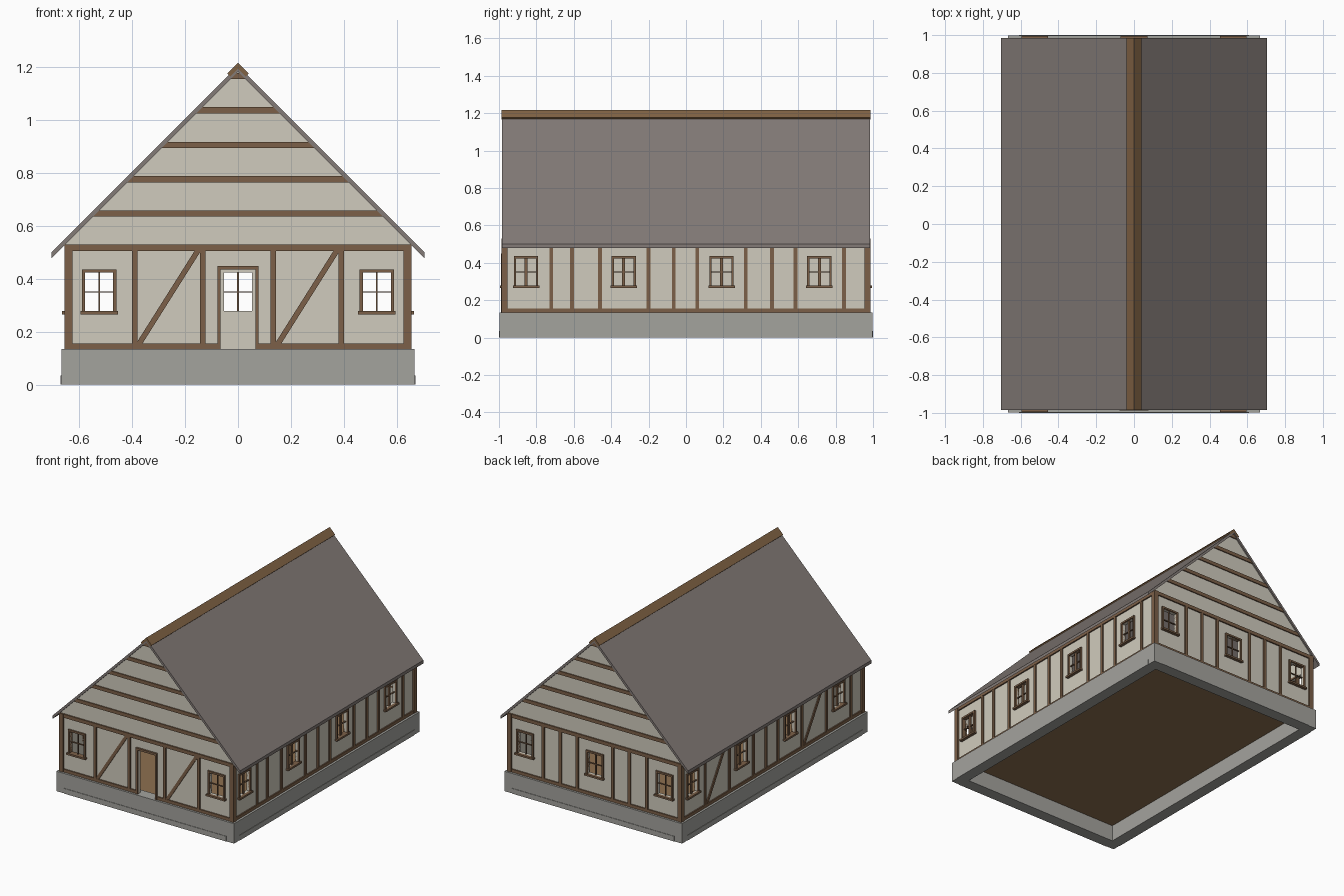
import bpy, bmesh
from math import radians
from mathutils import Matrix, Vector

if "Cube" in bpy.data.objects:
    bpy.data.objects.remove(bpy.data.objects["Cube"], do_unlink=True)


def material(name, *srgb):
    col = [((c / 255 + 0.055) / 1.055) ** 2.4 for c in srgb] + [1.0]
    m = bpy.data.materials.new(name)
    m.use_nodes = True
    m.diffuse_color = col
    bsdf = m.node_tree.nodes["Principled BSDF"]
    bsdf.inputs["Base Color"].default_value = col
    bsdf.inputs["Roughness"].default_value = 0.9
    return m


PLASTER = material("plaster", 208, 203, 189)
TIMBER = material("timber", 124, 96, 72)
STONE = material("plinth stone", 164, 163, 158)
ROOFING = material("grey roofing", 131, 123, 119)
RIDGE = material("ridge wood", 128, 98, 68)
BOARDS = material("floor boards", 142, 112, 80)


class Part:
    """Collects prisms drawn as (u, z) outlines, u along the wall, d outward."""

    def __init__(self, name, mat, turn=0):
        self.name, self.mat, self.turn = name, mat, turn
        self.bm = bmesh.new()

    def prism(self, outline, d0, d1):
        near = [self.bm.verts.new((u, -d1, z)) for u, z in outline]
        far = [self.bm.verts.new((u, -d0, z)) for u, z in outline]
        self.bm.faces.new(near)
        self.bm.faces.new(far[::-1])
        for i in range(len(near)):
            j = (i + 1) % len(near)
            self.bm.faces.new((near[j], near[i], far[i], far[j]))

    def box(self, u0, u1, z0, z1, d0, d1):
        self.prism([(u0, z0), (u1, z0), (u1, z1), (u0, z1)], d0, d1)

    def build(self):
        bmesh.ops.recalc_face_normals(self.bm, faces=self.bm.faces)
        self.bm.transform(Matrix.Rotation(radians(self.turn), 4, "Z"))
        mesh = bpy.data.meshes.new(self.name)
        self.bm.to_mesh(mesh)
        self.bm.free()
        mesh.materials.append(self.mat)
        ob = bpy.data.objects.new(self.name, mesh)
        bpy.context.scene.collection.objects.link(ob)


BASE, TOP = 0.135, 0.53          # wall foot and head
PEAK = 1.185                     # underside of the roof at the ridge
WIN_W, WIN_Z0, WIN_Z1 = 0.053, 0.278, 0.424
DOOR_W, DOOR_Z = 0.066, 0.435


def wall(side, turn, half, d, windows, posts, braces=(), door=False, bar=0.003):
    # plaster shell with real openings
    shell = Part(side + "_wall", PLASTER, turn)
    holes = [(c, WIN_W, WIN_Z0, WIN_Z1) for c in windows]
    if door:
        holes.append((0, DOOR_W, BASE, DOOR_Z))
    edge = -half
    for c, w, z0, z1 in sorted(holes):
        shell.box(edge, c - w, BASE, TOP, d - 0.02, d)
        if z0 > BASE:
            shell.box(c - w, c + w, BASE, z0, d - 0.02, d)
        shell.box(c - w, c + w, z1, TOP, d - 0.02, d)
        edge = c + w
    shell.box(edge, half, BASE, TOP, d - 0.02, d)
    shell.build()

    # timber frame: sill beam, head beam, posts and braces
    frame = Part(side + "_timber_frame", TIMBER, turn)
    if door:
        frame.box(-half, -DOOR_W, BASE, 0.156, d, d + 0.008)
        frame.box(DOOR_W, half, BASE, 0.156, d, d + 0.008)
    else:
        frame.box(-half, half, BASE, 0.156, d, d + 0.008)
    frame.box(-half, half, 0.506, TOP, d, d + 0.009)
    for u in posts:
        frame.box(u - 0.01, u + 0.01, 0.156, 0.506, d, d + 0.008)
    for a, b in braces:
        frame.prism([(a, 0.156), (a + 0.024, 0.156), (b, 0.506), (b - 0.024, 0.506)],
                    d, d + 0.006)
    frame.build()

    # window casings, sills and glazing bars
    trim = Part(side + "_windows", TIMBER, turn)
    for c in windows:
        lo, hi = d - 0.02, d + 0.011
        for s in (-1, 1):
            u0, u1 = sorted((c + s * WIN_W, c + s * (WIN_W + 0.012)))
            trim.box(u0, u1, WIN_Z0, WIN_Z1, lo, hi)
        trim.box(c - WIN_W - 0.012, c + WIN_W + 0.012, WIN_Z1, WIN_Z1 + 0.012, lo, hi)
        trim.box(c - WIN_W - 0.018, c + WIN_W + 0.018, WIN_Z0 - 0.012, WIN_Z0, lo, d + 0.02)
        trim.box(c - bar, c + bar, WIN_Z0, WIN_Z1, d - 0.012, d - 0.002)
        trim.box(c - WIN_W, c + WIN_W, 0.348, 0.353, d - 0.012, d - 0.002)
    trim.build()


wall("front", 0, 0.645, 0.975, [-0.525, 0.525], [-0.39, -0.133, 0.133, 0.39],
     [(-0.385, -0.14), (0.14, 0.385)], door=True)
wall("back", 180, 0.645, 0.975, [-0.525, 0, 0.525],
     [-0.39, -0.26, -0.133, 0.133, 0.26, 0.39])
SIDE_WINDOWS = [-0.855, -0.333, 0.19, 0.713]
SIDE_POSTS = [-0.72, -0.46, -0.2, -0.065, 0.06, 0.32, 0.585, 0.845]
wall("left", 90, 0.955, 0.645, SIDE_WINDOWS, SIDE_POSTS + [-0.61, 0.46], bar=0.008)
wall("right", -90, 0.955, 0.645, SIDE_WINDOWS, SIDE_POSTS,
     [(-0.71, -0.47), (0.33, 0.575)], bar=0.008)

# door frame around the open doorway
door_frame = Part("door_frame", TIMBER)
for u0, u1 in ((-0.078, -DOOR_W), (DOOR_W, 0.078)):
    door_frame.box(u0, u1, BASE, DOOR_Z, 0.955, 0.988)
door_frame.box(-0.078, 0.078, DOOR_Z, 0.449, 0.955, 0.988)
door_frame.build()

# corner posts
corners = Part("corner_posts", TIMBER)
for u0, u1 in ((-0.656, -0.625), (0.625, 0.656)):
    for d0, d1 in ((-0.986, -0.955), (0.955, 0.986)):
        corners.box(u0, u1, BASE, TOP, d0, d1)
corners.build()

# gables with horizontal timbers trimmed to the roof slope
for side, turn in (("front", 0), ("back", 180)):
    gable = Part(side + "_gable", PLASTER, turn)
    gable.prism([(TOP - PEAK, TOP), (PEAK - TOP, TOP), (0, PEAK)], 0.955, 0.975)
    gable.build()
    beams = Part(side + "_gable_beams", TIMBER, turn)
    for z0 in (0.635, 0.765, 0.894, 1.025, 1.155):
        z1 = z0 + 0.024
        a, b = PEAK - z0, PEAK - z1
        beams.prism([(-a, z0), (a, z0), (b, z1), (-b, z1)], 0.975, 0.982)
    beams.build()

# roof slopes and ridge cap
roof = Part("roof", ROOFING)
roof.prism([(0, 1.205), (0.705, 0.5), (0.705, 0.478), (0, 1.183),
            (-0.705, 0.478), (-0.705, 0.5)], -0.985, 0.985)
roof.build()
ridge = Part("ridge_cap", RIDGE)
ridge.prism([(0, 1.217), (0.041, 1.176), (0.03, 1.165), (0, 1.195),
             (-0.03, 1.165), (-0.041, 1.176)], -0.986, 0.986)
ridge.build()

# hollow plinth with a shallow footing strip on each side
plinth = Part("plinth", STONE)
plinth.box(-0.668, 0.668, 0, BASE, 0.92, 0.997)
plinth.box(-0.668, 0.668, 0, BASE, -0.997, -0.92)
plinth.box(-0.668, -0.593, 0, BASE, -0.92, 0.92)
plinth.box(0.593, 0.668, 0, BASE, -0.92, 0.92)
plinth.build()
for side, turn, half, d in (("front", 0, 0.61, 0.997), ("back", 180, 0.61, 0.997),
                            ("left", 90, 0.94, 0.668), ("right", -90, 0.94, 0.668)):
    footing = Part(side + "_footing", STONE, turn)
    footing.box(-half, half, 0, 0.035, d, d + 0.003)
    footing.build()

# boarded floor
floor = Part("floor", BOARDS)
floor.box(-0.593, 0.593, 0.11, 0.13, -0.92, 0.92)
floor.build()
